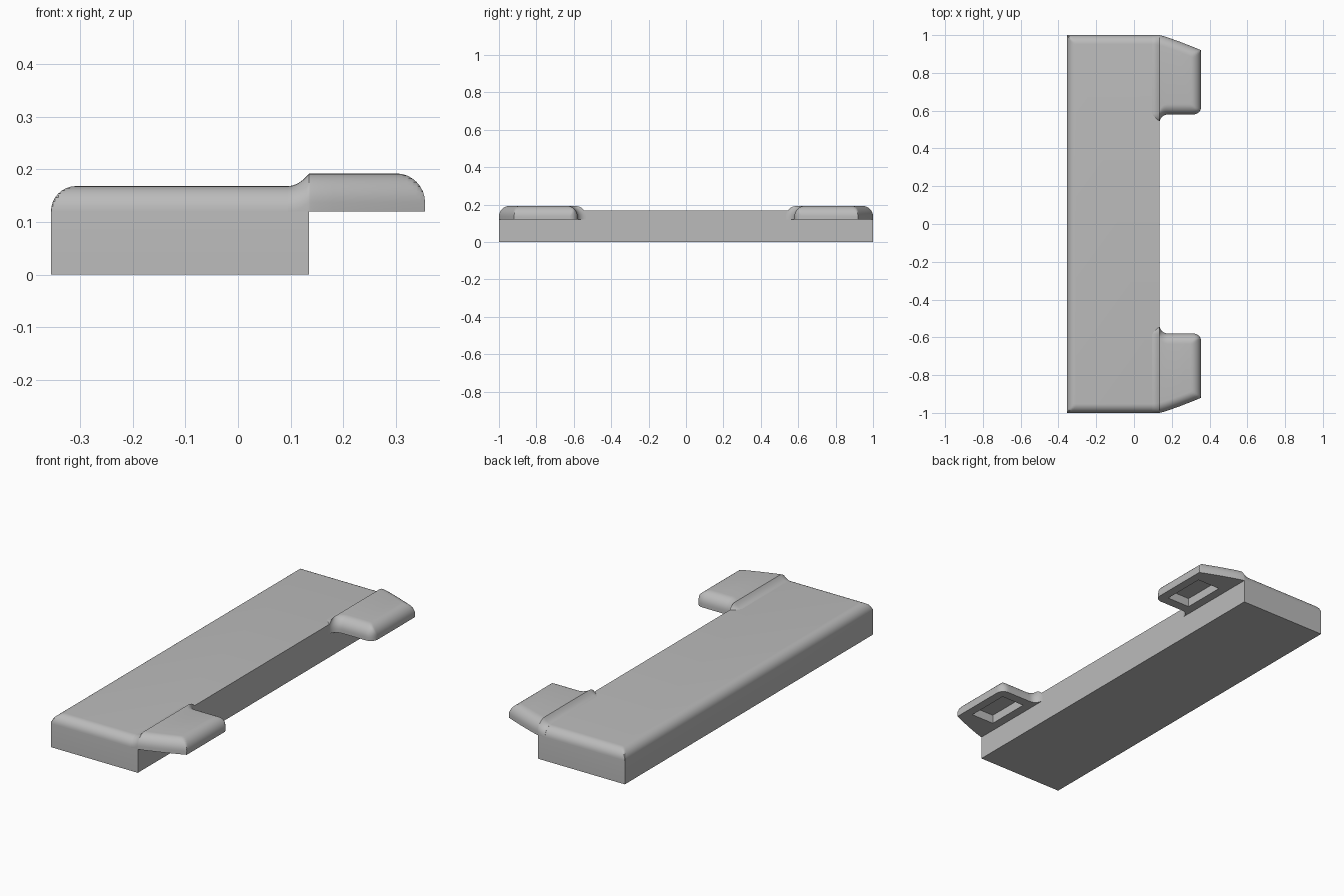
import bpy, bmesh, math

cube = bpy.data.objects.get("Cube")
if cube:
    bpy.data.objects.remove(cube, do_unlink=True)

grey = bpy.data.materials.new("grey")
grey.use_nodes = True
grey.diffuse_color = (0.5, 0.5, 0.5, 1)
grey.node_tree.nodes["Principled BSDF"].inputs["Base Color"].default_value = (0.5, 0.5, 0.5, 1)

STEPS = 8
ANGLES = [math.pi / 2 * k / STEPS for k in range(STEPS + 1)]


def section(x, y0, y1, bottom, base, top, radius, cap):
    """Slab cross-section with both top corners rounded, cut off at height cap."""
    arc = [(radius * (1 - math.cos(a)), min(base + (top - base) * math.sin(a), cap)) for a in ANGLES]
    ring = [(x, y0, bottom), (x, y1, bottom)]
    ring += [(x, y1 - d, z) for d, z in arc]
    ring += [(x, y0 + d, z) for d, z in reversed(arc)]
    return ring


def loft(name, rings):
    """Skin a list of equal cross-sections and close both ends."""
    bm = bmesh.new()
    loops = [[bm.verts.new(p) for p in ring] for ring in rings]
    for a, b in zip(loops, loops[1:]):
        for i in range(len(a)):
            j = (i + 1) % len(a)
            bm.faces.new((a[i], a[j], b[j], b[i]))
    bm.faces.new(loops[0])
    bm.faces.new(loops[-1])
    bmesh.ops.recalc_face_normals(bm, faces=bm.faces)
    mesh = bpy.data.meshes.new(name)
    bm.to_mesh(mesh)
    bm.free()
    obj = bpy.data.objects.new(name, mesh)
    bpy.context.collection.objects.link(obj)
    mesh.materials.append(grey)
    return obj


def activate(obj):
    bpy.ops.object.select_all(action='DESELECT')
    obj.select_set(True)
    bpy.context.view_layer.objects.active = obj


def finish(obj):
    activate(obj)
    bpy.ops.object.shade_smooth_by_angle(angle=math.radians(32))


# Long slab, rounded along three top edges and sharp along the tab side
LEFT, JOIN, RIGHT = -0.355, 0.135, 0.355
BASE, TOP, R = 0.12, 0.168, 0.048
rings = [section(LEFT + R * (1 - math.cos(a)), -1, 1, 0, BASE, TOP, R,
                 BASE + (TOP - BASE) * math.sin(a)) for a in ANGLES]
rings.append(section(JOIN, -1, 1, 0, BASE, TOP, R, TOP))
finish(loft("main_slab", rings))

# Tab with a ramp rising from the slab, a filleted inner corner and a rounded tip
FILLET, CORNER, ROUND = 0.045, 0.04, 0.055
TAB_TOP, TAB_BASE, INNER = 0.192, 0.137, 0.58


def inner_y(x):
    if x <= JOIN:
        return INNER - FILLET
    if x < JOIN + FILLET:
        return INNER - FILLET + math.sqrt(FILLET ** 2 - (JOIN + FILLET - x) ** 2)
    d = min(max(0, x - RIGHT + CORNER), CORNER)
    return INNER + CORNER - math.sqrt(CORNER ** 2 - d ** 2)


def outer_y(x):
    return 1 - 0.08 * (max(0, x - JOIN) / (RIGHT - JOIN)) ** 1.15


rings = []
for k in range(STEPS):
    u = k / STEPS
    x, s = JOIN - 0.04 * (1 - u), u * u
    top = TOP + (TAB_TOP - TOP) * s
    rings.append(section(x, inner_y(x), 1, BASE, 0.122 + 0.015 * s, top, R + 0.007 * s, top))
plan = [(JOIN + FILLET * (1 - math.cos(a)), TAB_TOP) for a in ANGLES]
plan.append((0.24, TAB_TOP))
plan += [(RIGHT - ROUND * (1 - math.cos(a)), TAB_BASE + ROUND * math.sin(a)) for a in reversed(ANGLES)]
for x, cap in plan:
    rings.append(section(x, inner_y(x), outer_y(x), BASE, TAB_BASE, TAB_TOP, ROUND, cap))
tab = loft("clip_tabs", rings)

# Rectangular pocket in the underside of the tab
bpy.ops.mesh.primitive_cube_add(size=1, location=(0.245, 0.745, 0.12))
cutter = bpy.context.object
cutter.name = "pocket_cutter"
cutter.scale = (0.13, 0.23, 0.09)
cutter.hide_render = True
pocket = tab.modifiers.new("pocket", 'BOOLEAN')
pocket.operation = 'DIFFERENCE'
pocket.solver = 'EXACT'
pocket.object = cutter

# Second tab mirrored to the other end
mirror = tab.modifiers.new("mirror", 'MIRROR')
mirror.use_axis = (False, True, False)
activate(tab)
for name in ("pocket", "mirror"):
    bpy.ops.object.modifier_apply(modifier=name)
bpy.data.objects.remove(cutter, do_unlink=True)
finish(tab)
